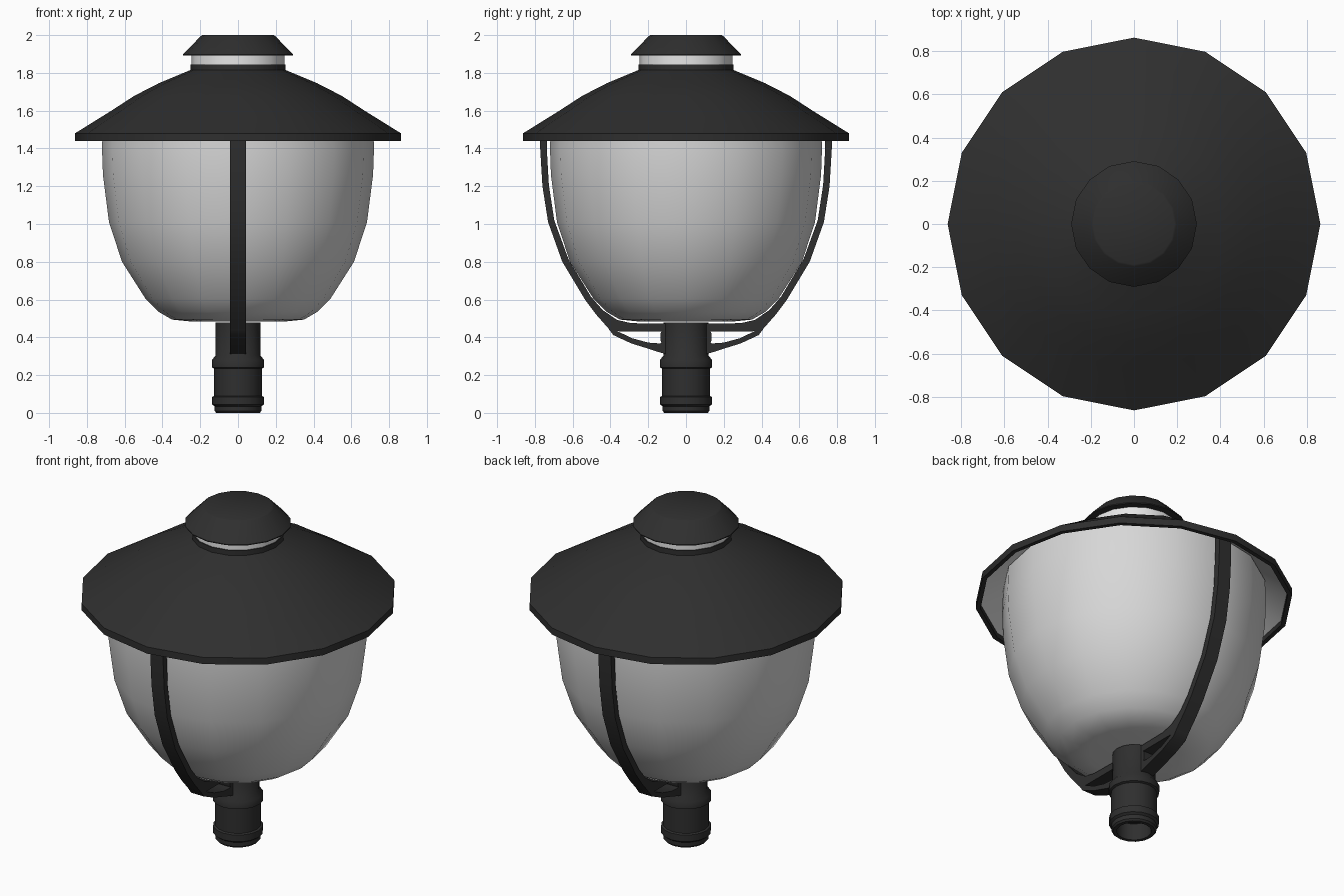
import bpy, bmesh, math

if "Cube" in bpy.data.objects:
    bpy.data.objects.remove(bpy.data.objects["Cube"])

SIDES = 16


def material(name, r, g, b, a=1.0):
    m = bpy.data.materials.new(name)
    m.diffuse_color = (r, g, b, a)
    m.use_nodes = True
    m.node_tree.nodes["Principled BSDF"].inputs["Base Color"].default_value = m.diffuse_color
    return m


DARK = material("charcoal metal", 0.028, 0.028, 0.028)
GLASS = material("frosted glass", 0.68, 0.68, 0.68, 0.85)
WHITE = material("white reflector", 0.9, 0.9, 0.9)


def finish(name, bm, mats, angle=40):
    bmesh.ops.remove_doubles(bm, verts=bm.verts[:], dist=1e-5)
    bmesh.ops.recalc_face_normals(bm, faces=bm.faces[:])
    me = bpy.data.meshes.new(name)
    bm.to_mesh(me)
    bm.free()
    ob = bpy.data.objects.new(name, me)
    bpy.context.collection.objects.link(ob)
    for m in mats:
        me.materials.append(m)
    bpy.ops.object.select_all(action='DESELECT')
    ob.select_set(True)
    bpy.context.view_layer.objects.active = ob
    bpy.ops.object.shade_smooth_by_angle(angle=math.radians(angle))
    return ob


def lathe(name, profile, mats, second_from=None):
    """Turn a (radius, z) profile; segments from second_from on use the second material."""
    bm = bmesh.new()
    rings = []
    for r, z in profile:
        rings.append([bm.verts.new((r * math.cos(2 * math.pi * i / SIDES),
                                    r * math.sin(2 * math.pi * i / SIDES), z))
                      for i in range(SIDES)])
    for k in range(len(rings) - 1):
        a, b = rings[k], rings[k + 1]
        for i in range(SIDES):
            j = (i + 1) % SIDES
            f = bm.faces.new((a[i], a[j], b[j], b[i]))
            if second_from is not None and k >= second_from:
                f.material_index = 1
    return finish(name, bm, mats)


def strip(name, pairs, half, sign):
    """Solid band in the y-z plane between outer and inner edges, 2*half wide in x."""
    bm = bmesh.new()
    rows = []
    for (oy, oz), (iy, iz) in pairs:
        rows.append([bm.verts.new(c) for c in (
            (-half, sign * oy, oz), (half, sign * oy, oz),
            (half, sign * iy, iz), (-half, sign * iy, iz))])
    for a, b in zip(rows, rows[1:]):
        for i in range(4):
            j = (i + 1) % 4
            bm.faces.new((a[i], a[j], b[j], b[i]))
    bm.faces.new(rows[0])
    bm.faces.new(rows[-1])
    return finish(name, bm, [DARK], 30)


# post socket with rings and a hollow underside
lathe("post_socket", [
    (0, 0.10), (0.095, 0.10), (0.095, 0.0), (0.115, 0.0), (0.124, 0.01),
    (0.124, 0.035), (0.137, 0.045), (0.137, 0.085), (0.126, 0.09),
    (0.126, 0.235), (0.138, 0.24), (0.138, 0.28), (0.118, 0.305),
    (0.118, 0.478), (0, 0.478)], [DARK])

# glass bowl
lathe("glass_bowl", [
    (0, 0.483), (0.25, 0.484), (0.35, 0.494), (0.42, 0.535), (0.49, 0.605),
    (0.614, 0.80), (0.683, 1.01), (0.715, 1.26), (0.72, 1.40),
    (0.715, 1.54)], [GLASS])

# wide hood with a pale inner lining
lathe("hood", [
    (0, 1.845), (0.252, 1.845), (0.252, 1.815), (0.42, 1.745), (0.55, 1.678),
    (0.67, 1.60), (0.863, 1.48), (0.863, 1.44), (0.838, 1.44),
    (0.838, 1.468), (0.66, 1.58), (0.41, 1.72), (0.25, 1.79), (0, 1.79)],
    [DARK, WHITE], 9)

# pale vent band and top cap
lathe("vent_band", [(0, 1.84), (0.246, 1.84), (0.246, 1.91), (0, 1.91)], [WHITE])
lathe("top_cap", [(0, 1.90), (0.27, 1.895), (0.291, 1.893), (0.291, 1.898),
                  (0.197, 1.995), (0.188, 2.0), (0, 2.0)], [DARK])

# side arms: (outer, inner) edge points from the hood down to the socket
ARM = [((0.772, 1.52), (0.737, 1.52)), ((0.772, 1.40), (0.737, 1.40)),
       ((0.760, 1.20), (0.726, 1.205)), ((0.730, 1.01), (0.697, 1.018)),
       ((0.655, 0.80), (0.622, 0.813)), ((0.535, 0.60), (0.505, 0.618)),
       ((0.475, 0.52), (0.442, 0.545)), ((0.40, 0.435), (0.365, 0.492)),
       ((0.35, 0.432), (0.29, 0.475)), ((0.08, 0.432), (0.08, 0.472))]
STRUT = [((0.41, 0.445), (0.38, 0.46)), ((0.385, 0.412), (0.362, 0.432)),
         ((0.29, 0.368), (0.285, 0.395)), ((0.20, 0.34), (0.20, 0.372)),
         ((0.145, 0.322), (0.145, 0.368)), ((0.08, 0.305), (0.08, 0.372))]
FILLET = [((0.08, 0.36), (0.08, 0.44)), ((0.125, 0.36), (0.125, 0.44)),
          ((0.136, 0.385), (0.136, 0.418))]
for side, s in (("front", -1), ("back", 1)):
    strip(side + "_arm", ARM, 0.042, s)
    strip(side + "_strut", STRUT, 0.042, s)
    strip(side + "_fillet", FILLET, 0.042, s)
